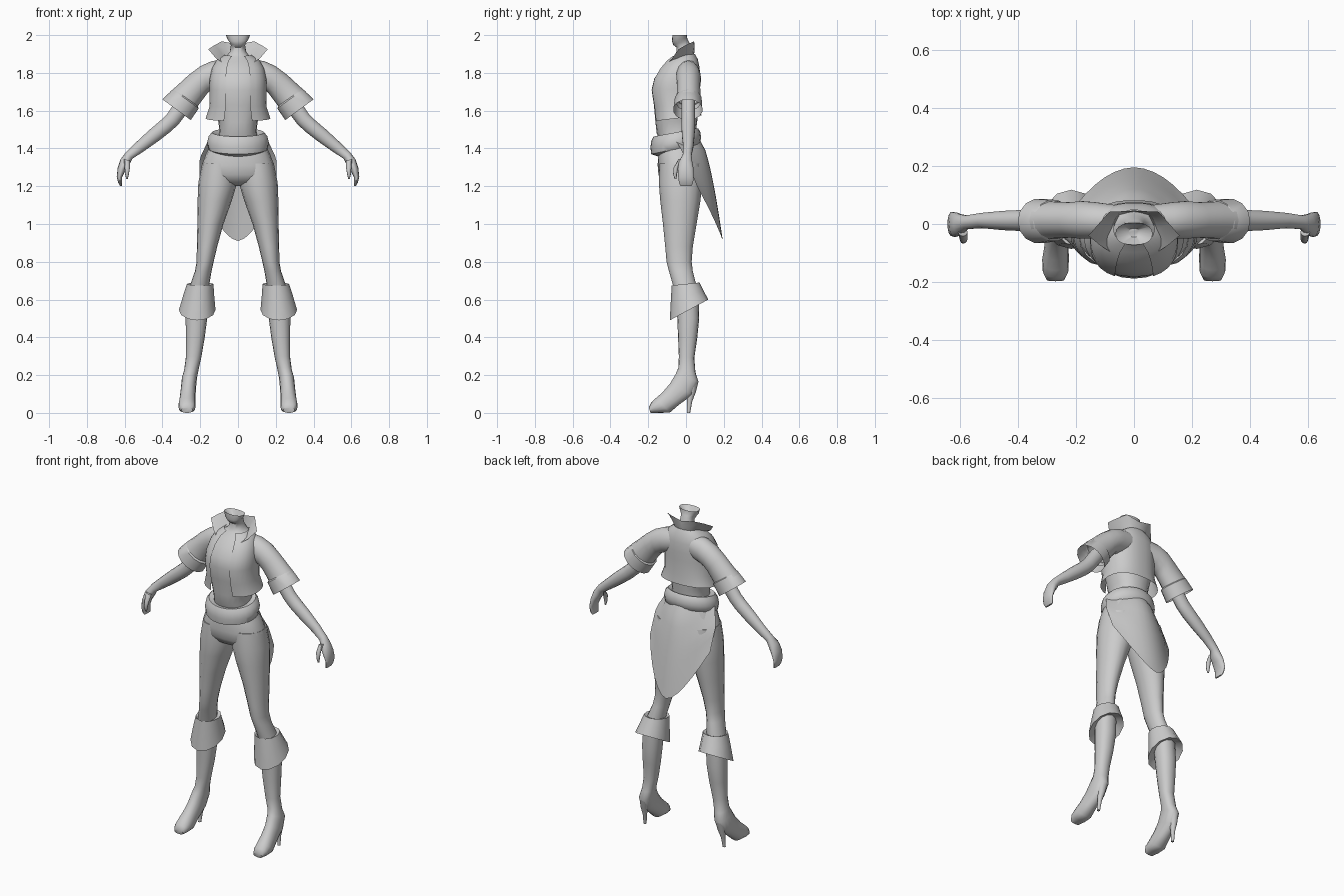
import bpy, bmesh, math
from mathutils import Vector

grey = bpy.data.materials.new("light_grey")
grey.diffuse_color = (0.6, 0.6, 0.6, 1)


def finish(name, bm, mirror, angle=50):
    bmesh.ops.recalc_face_normals(bm, faces=bm.faces[:])
    me = bpy.data.meshes.new(name)
    bm.to_mesh(me)
    bm.free()
    me.materials.append(grey)
    ob = bpy.data.objects.new(name, me)
    bpy.context.collection.objects.link(ob)
    if mirror:
        ob.modifiers.new("mirror", "MIRROR").merge_threshold = 0.001
    bpy.ops.object.select_all(action='DESELECT')
    ob.select_set(True)
    bpy.context.view_layer.objects.active = ob
    bpy.ops.object.shade_smooth_by_angle(angle=math.radians(angle))
    return ob


def skin(name, rows, closed=True, caps=(False, False), mirror=False, angle=50):
    """Quads between rows of points."""
    bm = bmesh.new()
    vs = [[bm.verts.new(p) for p in r] for r in rows]
    n = len(rows[0])
    for a, b in zip(vs, vs[1:]):
        for i in range(n if closed else n - 1):
            j = (i + 1) % n
            bm.faces.new((a[i], a[j], b[j], b[i]))
    for flag, row in zip(caps, (vs[0], vs[-1])):
        if flag:
            bm.faces.new(row)
    return finish(name, bm, mirror, angle)


def oval(p, q, side, n, power=1.0, gap=0.0):
    """Oval through p and q; a gap leaves it open around p."""
    p, q, side = Vector(p), Vector(q), Vector(side)
    pts = []
    for i in range(n):
        t = gap + (2 * math.pi - 2 * gap) * i / (n - 1 if gap else n)
        c, s = [math.copysign(abs(v) ** power, v) for v in (math.cos(t), math.sin(t))]
        pts.append((p + q) / 2 + (p - q) / 2 * c + side * s)
    return pts


def body(name, rings, n=20, power=1.0, gap=0.0, **kw):
    """Rings: centre x, half width, front y, front z, back y, back z."""
    return skin(name, [oval((x, yf, zf), (x, yb, zb), (r, 0, 0), n, power, gap)
                       for x, r, yf, zf, yb, zb in rings], closed=not gap, **kw)


def limb(name, rings, n=14, **kw):
    """Rings: outer x, outer z, inner x, inner z, centre y, half depth."""
    return skin(name, [oval((xo, y, zo), (xi, y, zi), (0, d, 0), n)
                       for xo, zo, xi, zi, y, d in rings], mirror=True, **kw)


# Shirt, waist, neck and cut-off jaw
body("shirt_and_neck", [
    (0, .110, -.130, 1.42, .050, 1.44), (0, .098, -.155, 1.48, .055, 1.51),
    (0, .105, -.162, 1.54, .060, 1.55), (0, .128, -.170, 1.63, .066, 1.64),
    (0, .142, -.182, 1.71, .068, 1.72), (0, .140, -.168, 1.77, .068, 1.77),
    (0, .130, -.135, 1.82, .066, 1.82), (0, .105, -.098, 1.86, .056, 1.865),
    (0, .060, -.066, 1.885, .042, 1.895), (0, .043, -.052, 1.905, .030, 1.92),
    (0, .038, -.050, 1.935, .020, 1.955), (0, .042, -.068, 1.948, .012, 1.972),
    (0, .055, -.074, 1.968, .006, 1.985), (0, .064, -.072, 2.0, .004, 2.0),
    (0, .020, -.045, 1.96, -.015, 1.96)], power=.85, caps=(True, True))

# Open short jacket
body("jacket", [
    (0, .172, -.166, 1.545, .082, 1.575), (0, .150, -.174, 1.62, .076, 1.63),
    (0, .152, -.188, 1.71, .075, 1.72), (0, .150, -.174, 1.77, .075, 1.77),
    (0, .138, -.141, 1.825, .073, 1.825), (0, .113, -.104, 1.866, .063, 1.872),
    (0, .070, -.072, 1.89, .048, 1.90)], n=26, power=.85, gap=.38)

# Flared stand-up collar, one half mirrored
skin("collar", [
    [(0, .042, 1.89), (.05, .032, 1.89), (.072, -.02, 1.88), (.066, -.105, 1.845)],
    [(0, .046, 1.925), (.064, .04, 1.93), (.098, -.01, 1.92), (.115, -.075, 1.875)],
    [(0, .046, 1.95), (.085, .042, 1.967), (.122, 0, 1.948), (.157, -.04, 1.925)]],
    closed=False, mirror=True)

# Sleeves and turned-up sleeve cuffs
limb("sleeve", [
    (.05, 1.875, .06, 1.73, .01, .055), (.14, 1.862, .12, 1.715, .012, .064),
    (.20, 1.835, .155, 1.70, .014, .066), (.26, 1.79, .175, 1.675, .014, .062),
    (.325, 1.73, .205, 1.635, .014, .064), (.36, 1.70, .232, 1.598, .012, .068)])
limb("sleeve_cuff", [
    (.330, 1.715, .215, 1.628, .012, .060), (.346, 1.712, .208, 1.612, .012, .072),
    (.400, 1.660, .250, 1.550, .010, .078)], angle=35)

# Bare arms, hands and thumbs
limb("arm_and_hand", [
    (.315, 1.67, .245, 1.62, .012, .036), (.375, 1.583, .315, 1.528, .012, .036),
    (.41, 1.548, .358, 1.488, .012, .037), (.47, 1.497, .420, 1.440, .012, .034),
    (.54, 1.432, .500, 1.384, .012, .027), (.592, 1.382, .560, 1.345, .006, .024),
    (.622, 1.342, .574, 1.315, -.002, .036), (.637, 1.298, .594, 1.287, -.002, .043),
    (.642, 1.25, .614, 1.247, 0, .042), (.634, 1.218, .615, 1.216, 0, .038),
    (.624, 1.2, .614, 1.2, 0, .03)], caps=(True, True))
limb("thumb", [
    (.605, 1.345, .572, 1.335, -.028, .014), (.60, 1.30, .572, 1.298, -.052, .013),
    (.598, 1.265, .578, 1.262, -.058, .010), (.592, 1.238, .584, 1.237, -.055, .005)],
    n=8, caps=(True, True))

# Padded belt, lower at the front
body("belt", [
    (0, .100, -.130, 1.455, .045, 1.495), (0, .138, -.172, 1.463, .063, 1.507),
    (0, .155, -.184, 1.440, .075, 1.490), (0, .163, -.188, 1.405, .080, 1.460),
    (0, .157, -.184, 1.370, .075, 1.425), (0, .135, -.150, 1.358, .055, 1.41)], n=24)

# Trousers: hips and legs
body("hips", [
    (0, .130, -.135, 1.44, .055, 1.45), (0, .168, -.148, 1.37, .066, 1.38),
    (0, .192, -.150, 1.31, .080, 1.31), (0, .200, -.146, 1.26, .084, 1.26),
    (0, .150, -.120, 1.22, .070, 1.22), (0, .050, -.060, 1.20, .020, 1.20)],
    power=.85, caps=(True, True))
body("trouser_leg", [
    (.100, .090, -.140, 1.32, .076, 1.32), (.107, .103, -.144, 1.22, .086, 1.22),
    (.124, .090, -.136, 1.12, .076, 1.12), (.146, .069, -.122, 1.0, .056, 1.0),
    (.164, .054, -.110, .88, .036, .88), (.174, .045, -.103, .80, .030, .80),
    (.184, .044, -.090, .75, .036, .75), (.202, .050, -.070, .68, .054, .68),
    (.210, .050, -.055, .62, .060, .62)],
    n=16, mirror=True, caps=(True, True))

# High boots, their heels and folded tops
body("boot", [
    (.212, .058, -.055, .63, .066, .63), (.220, .057, -.046, .50, .070, .50),
    (.226, .050, -.042, .40, .060, .40), (.235, .041, -.038, .30, .044, .29),
    (.247, .038, -.040, .24, .050, .215), (.257, .040, -.055, .205, .066, .165),
    (.263, .040, -.085, .155, .035, .095), (.267, .042, -.125, .108, -.035, .045),
    (.270, .046, -.160, .078, -.085, .002), (.270, .044, -.184, .055, -.14, 0),
    (.270, .030, -.197, .028, -.188, 0)],
    n=16, power=.9, mirror=True, caps=(True, True))
body("boot_heel", [
    (.258, .030, -.005, .165, .066, .165), (.263, .022, .005, .11, .052, .11),
    (.267, .012, .006, .06, .033, .06), (.270, .009, .004, 0, .022, 0)],
    n=10, mirror=True, caps=(True, True))
body("boot_fold", [
    (.203, .046, -.066, .665, .050, .68), (.200, .070, -.076, .675, .072, .69),
    (.208, .082, -.080, .60, .094, .645), (.216, .097, -.086, .49, .118, .600),
    (.216, .060, -.050, .53, .070, .61)], n=12, mirror=True, angle=40)

# Pointed tail hanging from the back of the belt
rows = []
for i in range(9):
    t = i / 8
    row = []
    for k in range(13):
        u = k / 6 - 1
        z = 1.46 + t * (.91 + .29 * abs(u) ** 1.7 - 1.46)
        y = .065 + .13 * ((1.46 - z) / .55) ** .6 - (.14 - .05 * t) * u * u
        row.append((u * (.15 + .055 * min(1, 2.2 * t)), y, z))
    rows.append(row)
skin("coat_tail", rows, closed=False)
